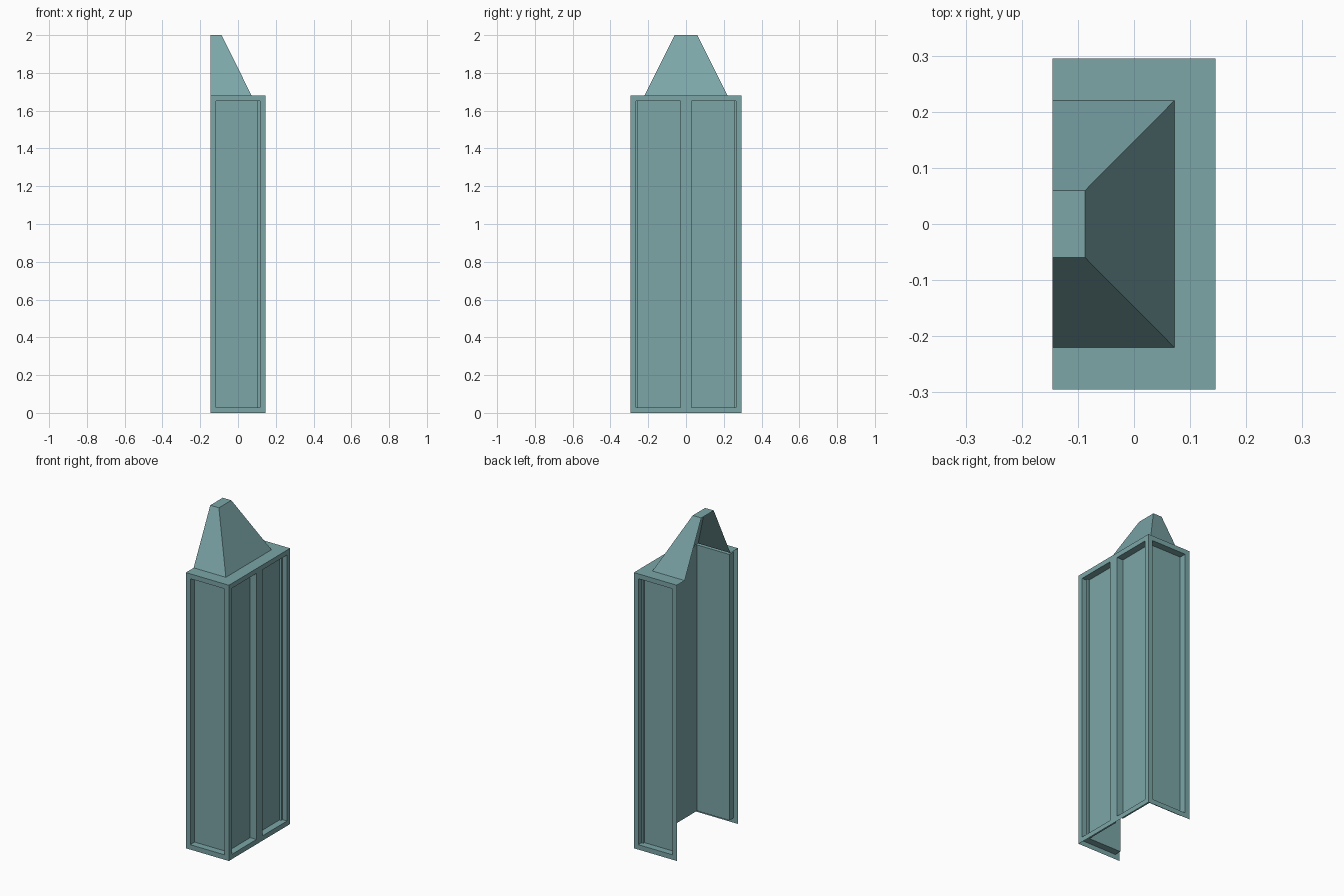
import bpy
import bmesh

cube = bpy.data.objects.get("Cube")
if cube:
    bpy.data.objects.remove(cube, do_unlink=True)

# Overall sizes
HX, HY = 0.145, 0.295      # half width, half depth of the shaft
TOP, TIP = 1.68, 2.0       # shaft top and spire top
BASE_X, BASE_Y = 0.072, 0.22
TIP_X, TIP_Y = -0.087, 0.06
FRAME, RECESS = 0.042, 0.042

teal = bpy.data.materials.new("dull teal")
teal.use_nodes = True
COLOUR = (0.2, 0.38, 0.39, 1)
teal.diffuse_color = COLOUR
teal.node_tree.nodes["Principled BSDF"].inputs["Base Color"].default_value = COLOUR


def build(name, faces, panelled=False):
    """Make a thin shell from quads, optionally sinking a panel in each."""
    bm = bmesh.new()
    for quad in faces:
        bm.faces.new([bm.verts.new(p) for p in quad])
    bmesh.ops.remove_doubles(bm, verts=bm.verts, dist=0.0001)
    bm.normal_update()
    if panelled:
        panels = bm.faces[:]
        bmesh.ops.inset_individual(bm, faces=panels, thickness=FRAME, depth=0)
        bm.normal_update()
        bmesh.ops.inset_individual(bm, faces=panels, thickness=0, depth=-RECESS)
    mesh = bpy.data.meshes.new(name)
    bm.to_mesh(mesh)
    bm.free()
    mesh.materials.append(teal)
    obj = bpy.data.objects.new(name, mesh)
    bpy.context.collection.objects.link(obj)
    return obj


def wall(a, b):
    """Upright quad from ground to shaft top between two plan points."""
    return [(*a, 0), (*b, 0), (*b, TOP), (*a, TOP)]


def band(lower, z0, upper, z1):
    """Quads joining two open plan outlines."""
    return [[(*lower[i], z0), (*lower[i + 1], z0),
             (*upper[i + 1], z1), (*upper[i], z1)] for i in range(3)]


def outline(x, y):
    """Plan outline of three sides, open towards -x."""
    return [(-HX, -y), (x, -y), (x, y), (-HX, y)]


# Panelled walls: front, two bays on the side, back
shaft, base, tip = outline(HX, HY), outline(BASE_X, BASE_Y), outline(TIP_X, TIP_Y)
middle = (HX, 0)
plan = [shaft[0], shaft[1], middle, shaft[2], shaft[3]]
build("panelled_walls", [wall(a, b) for a, b in zip(plan, plan[1:])], True)

# Flat ledge around the foot of the spire
build("top_ledge", band(shaft, TOP, base, TOP))

# Tapered spire with a flat cap
build("tapered_spire", band(base, TOP, tip, TIP) + [[(*p, TIP) for p in tip]])
